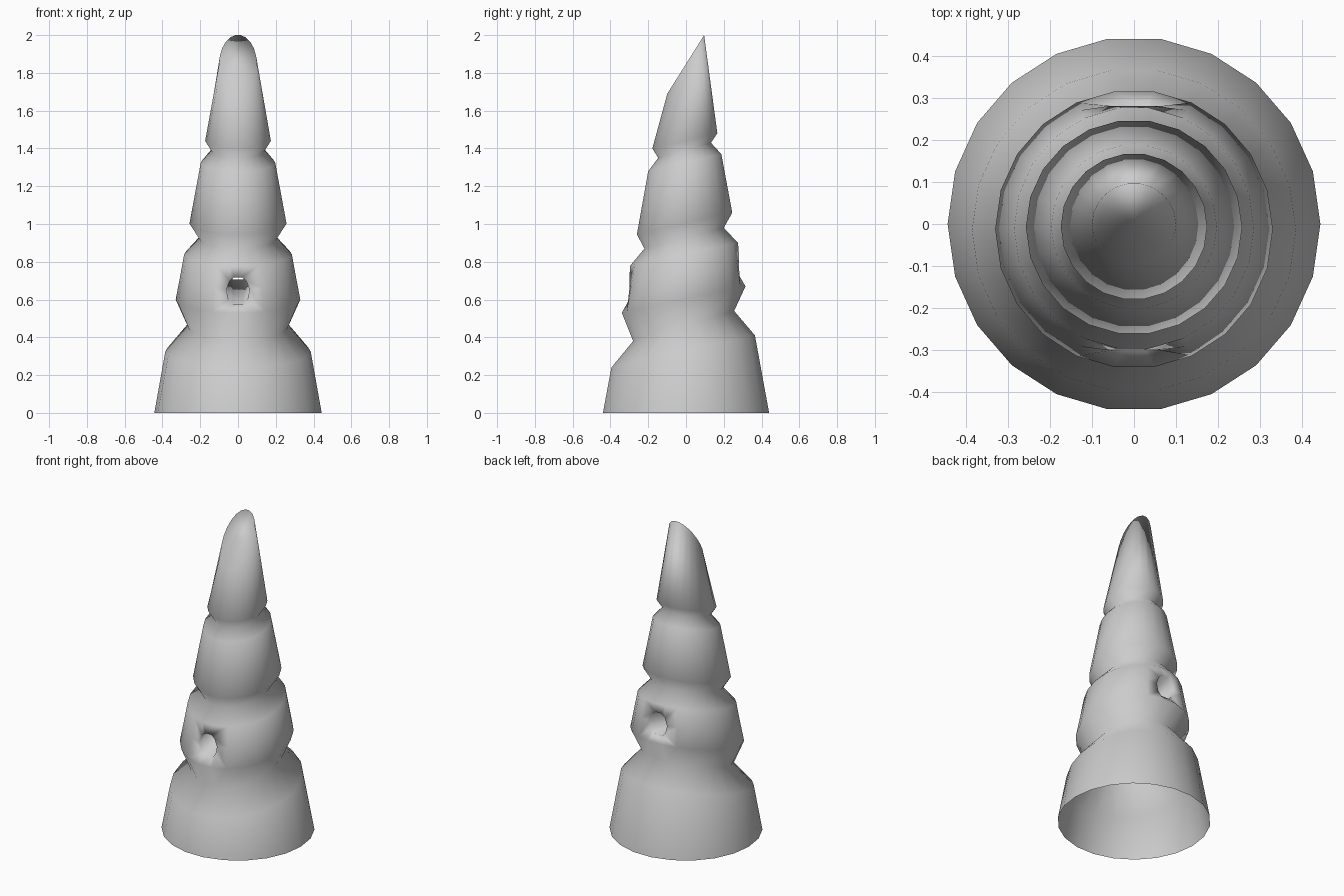
import bpy, bmesh, math

if "Cube" in bpy.data.objects:
    bpy.data.objects.remove(bpy.data.objects["Cube"])

SIDES = 22
# tilted rings: radius, front y, front z, back y, back z
RINGS = [
    (.443, -.440, 0, .440, 0),
    (.385, -.395, .24, .365, .41),
    (.267, -.280, .38, .255, .54),
    (.330, -.340, .53, .315, .67),
    (.307, -.316, .655, .295, .785),
    (.285, -.295, .78, .275, .90),
    (.205, -.220, .87, .200, .98),
    (.257, -.260, .945, .245, 1.06),
    (.197, -.200, 1.28, .187, 1.37),
    (.141, -.147, 1.35, .132, 1.43),
    (.174, -.178, 1.40, .166, 1.48),
    (.100, -.099, 1.69, .096, 2.0),
]
HOLE_RINGS = (3, 4, 5)
FRONT, BACK = [15, 16, 17, 18], [7, 6, 5, 4]
HOLE_COLUMNS = {15, 16, 17, 4, 5, 6}

bm = bmesh.new()


def make_ring(r, yf, zf, yb, zb):
    verts = []
    for k in range(SIDES):
        a = 2 * math.pi * k / SIDES
        s = math.sin(a) / math.sin(2 * math.pi * 5 / SIDES)
        y = (yf + yb) / 2 + s * (yb - yf) / 2
        z = (zf + zb) / 2 + s * (zb - zf) / 2
        verts.append(bm.verts.new((r * math.cos(a), y, z)))
    return verts


def bridge(a, b, skip=()):
    n = len(a)
    for k in range(n):
        if k not in skip:
            j = (k + 1) % n
            bm.faces.new((a[k], a[j], b[j], b[k]))


# ringed outer shell, open at the base
rings = [make_ring(*r) for r in RINGS]
for i in range(len(rings) - 1):
    bridge(rings[i], rings[i + 1], HOLE_COLUMNS if i in HOLE_RINGS[:2] else ())

# slanted tip
centre = bm.verts.new((0, 0, 1.845))
top = rings[-1]
for k in range(SIDES):
    bm.faces.new((top[k], top[(k + 1) % SIDES], centre))


# cord hole: rounded rim set into the shell
def make_rim(cols, y, zc):
    lo, mid, hi = (rings[i] for i in HOLE_RINGS)
    outer = ([lo[k] for k in cols] + [mid[cols[-1]]]
             + [hi[k] for k in reversed(cols)] + [mid[cols[0]]])
    inner = []
    for v in outer:
        a = math.atan2((v.co.z - zc) / .125, v.co.x / .11)
        inner.append(bm.verts.new((.062 * math.cos(a), y, zc + .077 * math.sin(a))))
    bridge(outer, inner)
    return inner


# tunnel from the front rim to the back rim
bridge(make_rim(FRONT, -.30, .645), make_rim(BACK, .28, .775))

bmesh.ops.recalc_face_normals(bm, faces=bm.faces)
bm.normal_update()
side = rings[0][0].link_faces[0]
if side.normal.x < 0:
    bmesh.ops.reverse_faces(bm, faces=bm.faces)
for f in bm.faces:
    f.smooth = True

mesh = bpy.data.meshes.new("horn")
bm.to_mesh(mesh)
bm.free()
horn = bpy.data.objects.new("horn", mesh)
bpy.context.collection.objects.link(horn)
